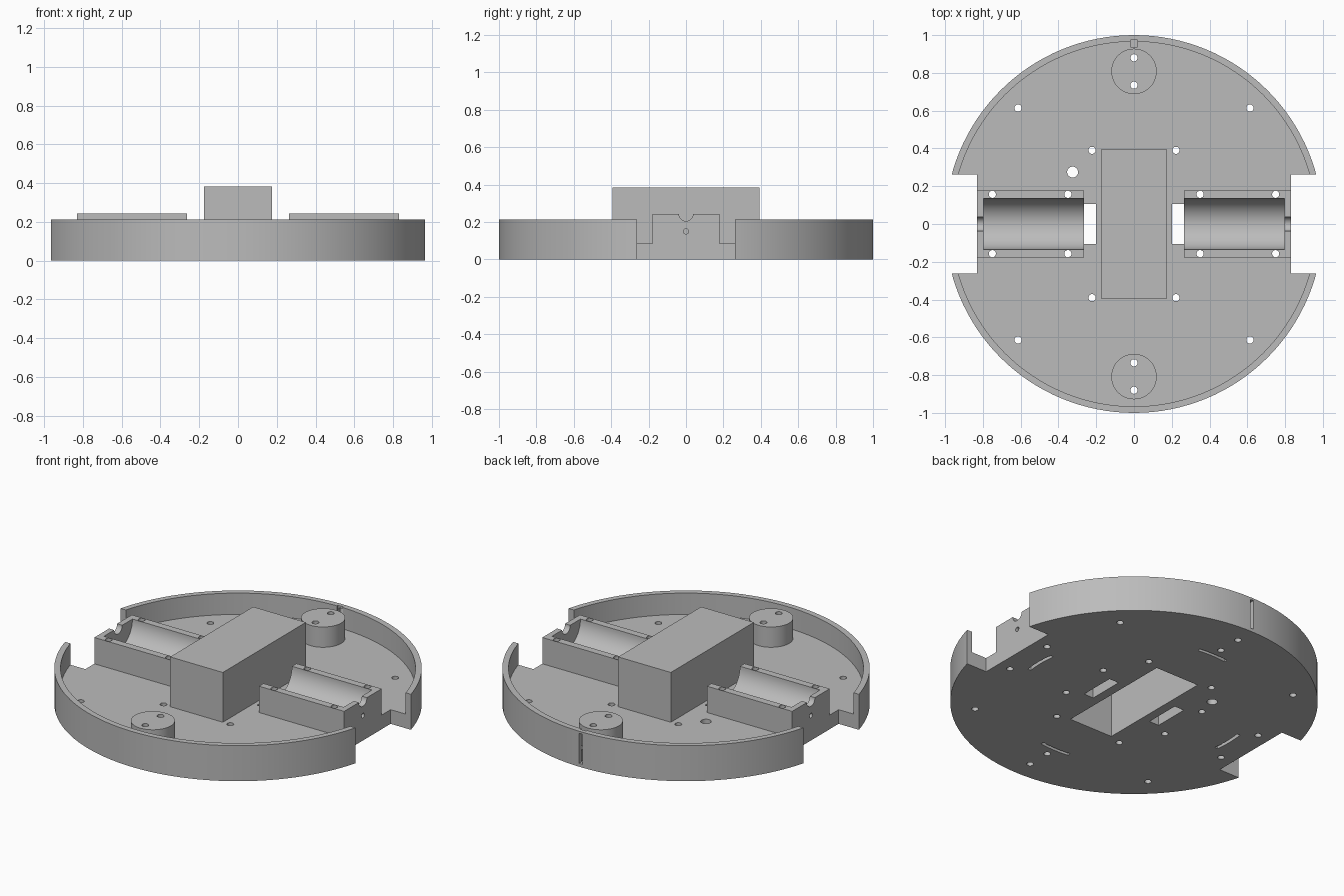
import bpy, bmesh, math
from mathutils import Matrix, Vector

if "Cube" in bpy.data.objects:
    bpy.data.objects.remove(bpy.data.objects["Cube"])

FLOOR, RIM, MOUNT, BOX = 0.085, 0.213, 0.243, 0.384

grey = bpy.data.materials.new("grey plastic")
grey.diffuse_color = (0.5, 0.5, 0.5, 1)
grey.use_nodes = True
grey.node_tree.nodes["Principled BSDF"].inputs["Base Color"].default_value = grey.diffuse_color


def add_cyl(bm, x, y, r, z0, z1, seg=24):
    bmesh.ops.create_cone(bm, cap_ends=True, segments=seg, radius1=r, radius2=r, depth=z1 - z0,
                          matrix=Matrix.Translation((x, y, (z0 + z1) / 2)))


def add_xcyl(bm, x0, x1, z, r, seg=48):
    m = Matrix.Translation(((x0 + x1) / 2, 0, z)) @ Matrix.Rotation(math.pi / 2, 4, 'Y')
    bmesh.ops.create_cone(bm, cap_ends=True, segments=seg, radius1=r, radius2=r,
                          depth=abs(x1 - x0), matrix=m)


def add_box(bm, x0, x1, y0, y1, z0, z1):
    m = Matrix.Translation(((x0 + x1) / 2, (y0 + y1) / 2, (z0 + z1) / 2))
    m = m @ Matrix.Diagonal((abs(x1 - x0), abs(y1 - y0), abs(z1 - z0), 1))
    bmesh.ops.create_cube(bm, size=1, matrix=m)


def add_arc_slot(bm, angle, r0, r1, half, z0, z1, n=8):
    # closed curved bar following a circle around the centre
    rings = []
    for i in range(n + 1):
        a = angle - half + 2 * half * i / n
        rings.append([bm.verts.new((r * math.cos(a), r * math.sin(a), z))
                      for r, z in ((r0, z0), (r1, z0), (r1, z1), (r0, z1))])
    faces = [bm.faces.new(rings[0][::-1]), bm.faces.new(rings[-1])]
    for a, b in zip(rings, rings[1:]):
        for k in range(4):
            faces.append(bm.faces.new((a[k], a[(k + 1) % 4], b[(k + 1) % 4], b[k])))
    bmesh.ops.recalc_face_normals(bm, faces=faces)


def make(name, build):
    bm = bmesh.new()
    build(bm)
    me = bpy.data.meshes.new(name)
    bm.to_mesh(me)
    bm.free()
    ob = bpy.data.objects.new(name, me)
    bpy.context.collection.objects.link(ob)
    me.materials.append(grey)
    return ob


def cut(ob, *cutters):
    for c in cutters:
        mod = ob.modifiers.new("cut", 'BOOLEAN')
        mod.operation, mod.solver, mod.object = 'DIFFERENCE', 'EXACT', c
    bpy.context.view_layer.objects.active = ob
    for mod in list(ob.modifiers):
        bpy.ops.object.modifier_apply(modifier=mod.name)


# ---- cutters ----
def screw_holes(bm):
    for sx in (-1, 1):
        for sy in (-1, 1):
            for x, y in ((0.614, 0.614), (0.222, 0.39), (0.75, 0.157), (0.35, 0.157)):
                add_cyl(bm, sx * x, sy * y, 0.019, -0.1, 0.5)
    for y in (0.735, 0.88):
        for s in (-1, 1):
            add_cyl(bm, 0, s * y, 0.019, -0.1, 0.5)
    add_cyl(bm, -0.325, 0.275, 0.029, -0.1, 0.5)


def floor_openings(bm):
    add_box(bm, -0.145, 0.145, -0.365, 0.365, -0.1, BOX - 0.03)
    for s in (-1, 1):
        add_box(bm, s * 0.2, s * 0.264, -0.107, 0.107, -0.1, 0.2)   # cable slots
        add_box(bm, s * 0.83, s * 1.2, -0.263, 0.263, -0.1, 0.5)    # wheel notches
    for k in range(4):                                              # underside grooves
        add_arc_slot(bm, k * math.pi / 2, 0.66, 0.68, 0.143, -0.05, 0.05)


holes = make("cutter_holes", screw_holes)
openings = make("cutter_openings", floor_openings)
pan = make("cutter_pan", lambda bm: add_cyl(bm, 0, 0, 0.966, FLOOR, 0.5, 128))
slot = make("cutter_slot", lambda bm: add_box(bm, -0.011, 0.011, 0.95, 1.1, 0.02, 0.2))
socket = make("cutter_socket", lambda bm: add_box(bm, -0.019, 0.019, 0.937, 0.975, 0.02, 0.5))
cutters = [holes, openings, pan, slot, socket]

# ---- round chassis with raised rim ----
chassis = make("chassis", lambda bm: add_cyl(bm, 0, 0, 1.0, 0, RIM, 128))
cut(chassis, pan, openings, holes, slot, socket)
parts = [chassis]

# ---- hollow battery box ----
box = make("battery_box", lambda bm: add_box(bm, -0.175, 0.175, -0.394, 0.394, FLOOR, BOX))
cut(box, openings)
parts.append(box)

# ---- motor cradles and caster posts, one per side ----
for s, side in ((-1, "left"), (1, "right")):
    cradle = make(side + "_motor_cradle",
                  lambda bm: add_box(bm, s * 0.264, s * 0.83, -0.178, 0.178, FLOOR, MOUNT))
    trough = make("cutter_trough", lambda bm: add_xcyl(bm, s * 0.2, s * 0.796, MOUNT, 0.135, 64))
    shaft = make("cutter_shaft", lambda bm: (add_xcyl(bm, s * 0.75, s * 0.9, MOUNT, 0.038, 32),
                                             add_xcyl(bm, s * 0.75, s * 0.9, 0.15, 0.014, 20)))
    cut(cradle, trough, shaft, holes)
    cutters += [trough, shaft]
    parts.append(cradle)

    post = make(("front" if s < 0 else "back") + "_caster_post",
                lambda bm: add_cyl(bm, 0, s * 0.808, 0.12, FLOOR, 0.207, 64))
    cut(post, holes)
    parts.append(post)

for c in cutters:
    bpy.data.objects.remove(c)

# ---- smooth round walls, sharp edges ----
for ob in parts:
    bpy.ops.object.select_all(action='DESELECT')
    ob.select_set(True)
    bpy.context.view_layer.objects.active = ob
    bpy.ops.object.shade_smooth_by_angle(angle=math.radians(30))
